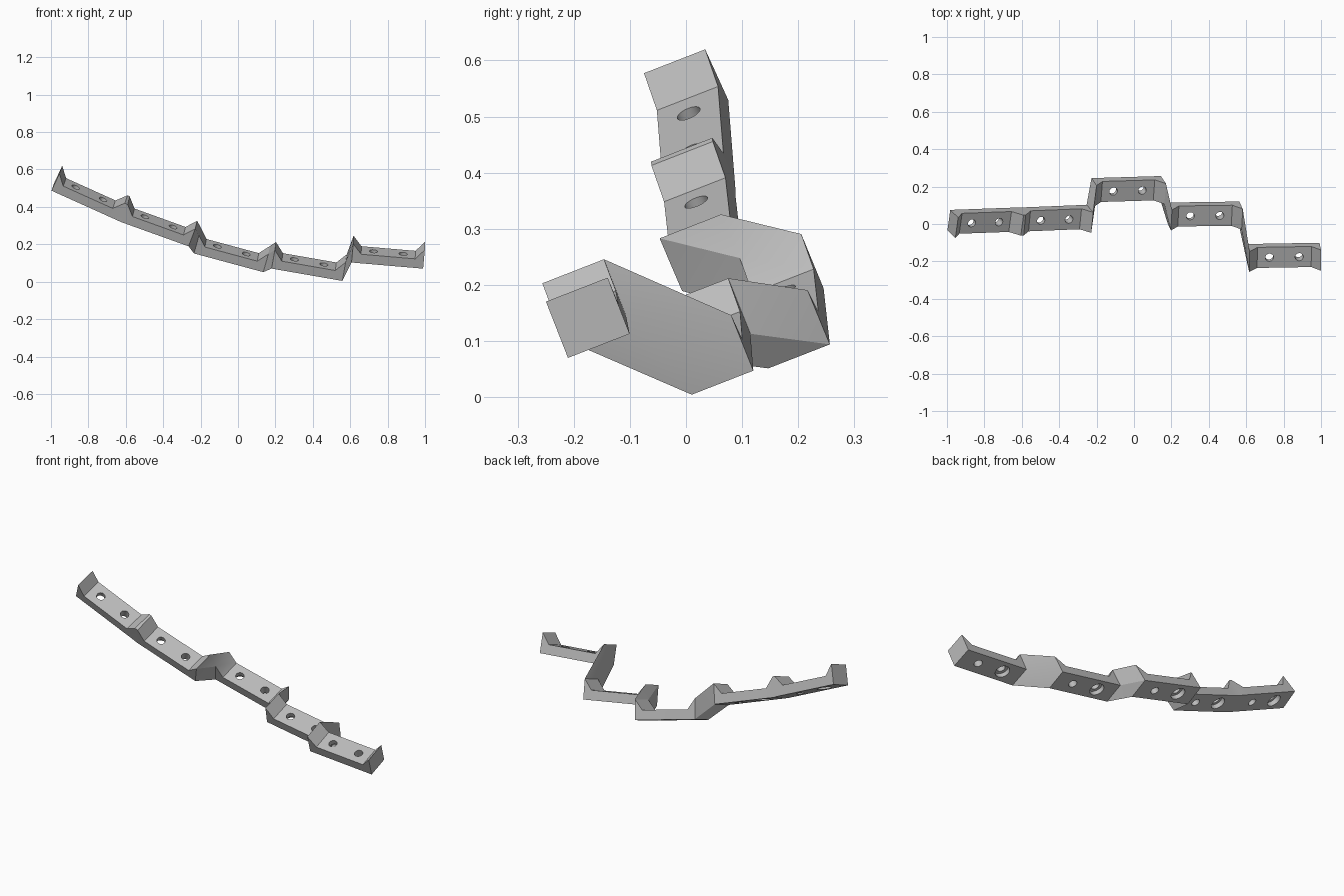
import bpy, bmesh, math
from mathutils import Matrix, Vector

if "Cube" in bpy.data.objects:
    bpy.data.objects.remove(bpy.data.objects["Cube"])

LENGTH, WIDTH, HEIGHT = 0.384, 0.118, 0.108
DROP, RAMP = 0.056, 0.047          # lip height above the floor, lip slope run
HOLE, BORE, BORE_DEPTH = 0.022, 0.038, 0.025
TILT = Matrix.Rotation(math.radians(21.3), 4, 'X')

# Each tray: back top corner of its start, sideways slope, downhill slope
TRAYS = [((-0.940, 0.257, 0.565), 0.13, 0.433),
         ((-0.579, 0.210, 0.407), 0.093, 0.350),
         ((-0.200, 0.297, 0.196), 0.07, 0.262),
         ((0.203, 0.147, 0.170), 0.05, 0.167),
         ((0.618, -0.047, 0.282), 0.015, 0.086)]


def frame(corner, side, fall):
    along = Vector((1, -side, -fall)).normalized()
    across = Vector((side, 1, 0)).normalized()
    up = along.cross(across)
    m = Matrix((along, across, up)).transposed().to_4x4()
    return TILT @ Matrix.Translation(corner) @ m


def make_object(name, bm):
    bmesh.ops.recalc_face_normals(bm, faces=bm.faces)
    mesh = bpy.data.meshes.new(name)
    bm.to_mesh(mesh)
    bm.free()
    ob = bpy.data.objects.new(name, mesh)
    bpy.context.collection.objects.link(ob)
    return ob


def loft(bm, rings, closed_ends=True):
    rings = [[bm.verts.new(p) for p in r] for r in rings]
    for a, b in zip(rings, rings[1:]):
        for i in range(len(a)):
            j = (i + 1) % len(a)
            bm.faces.new((a[i], a[j], b[j], b[i]))
    bm.faces.new(rings[0])
    bm.faces.new(rings[-1])


# Stepped rail: lipped trays joined end to end by slanted links
rings = []
for tray in TRAYS:
    m = frame(*tray)
    for x, top in ((0, 0), (RAMP, -DROP), (LENGTH - RAMP, -DROP), (LENGTH, 0)):
        rings.append([m @ Vector(p) for p in ((x, 0, top), (x, -WIDTH, top),
                                              (x, -WIDTH, -HEIGHT), (x, 0, -HEIGHT))])
bm = bmesh.new()
loft(bm, rings)
bmesh.ops.triangulate(bm, faces=bm.faces)
rail = make_object("stepped_rail", bm)

# Screw holes: two per tray, the first one counterbored from below
bm = bmesh.new()
for tray in TRAYS:
    m = frame(*tray)
    for offset, wide in ((-0.08, BORE), (0.08, HOLE)):
        steps = [(HOLE, -DROP + 0.02), (HOLE, -HEIGHT + BORE_DEPTH)]
        if wide > HOLE:
            steps.append((wide, -HEIGHT + BORE_DEPTH))
        steps.append((wide, -HEIGHT - 0.02))
        loft(bm, [[m @ Vector((LENGTH / 2 + offset + r * math.cos(a),
                               -WIDTH / 2 + r * math.sin(a), z))
                   for a in [math.tau * i / 32 for i in range(32)]]
                  for r, z in steps])
cutter = make_object("hole_cutter", bm)
cutter.hide_render = True

mod = rail.modifiers.new("holes", 'BOOLEAN')
mod.operation = 'DIFFERENCE'
mod.solver = 'EXACT'
mod.object = cutter
bpy.context.view_layer.objects.active = rail
rail.select_set(True)
bpy.ops.object.modifier_apply(modifier=mod.name)
bpy.data.objects.remove(cutter)

# Plain grey finish
grey = bpy.data.materials.new("plain_grey")
grey.use_nodes = True
colour = (0.5, 0.5, 0.5, 1)
grey.diffuse_color = colour
grey.node_tree.nodes["Principled BSDF"].inputs["Base Color"].default_value = colour
rail.data.materials.clear()
rail.data.materials.append(grey)
for p in rail.data.polygons:
    p.material_index = 0
bpy.ops.object.shade_smooth_by_angle(angle=math.radians(20))
